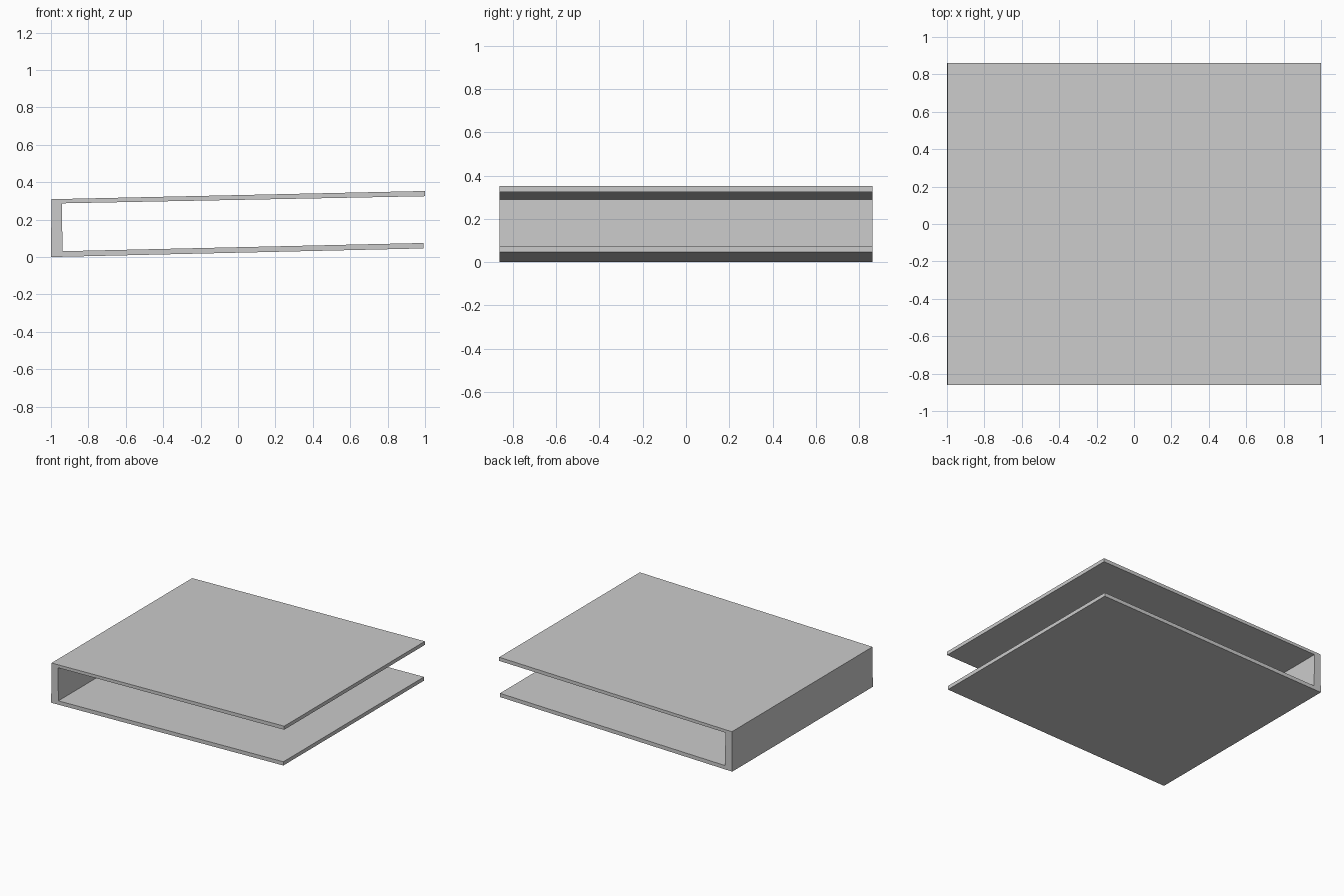
import bpy
import bmesh

if "Cube" in bpy.data.objects:
    bpy.data.objects.remove(bpy.data.objects["Cube"])

HALF_DEPTH = 0.862

grey = bpy.data.materials.new("light_grey")
grey.diffuse_color = (0.6, 0.6, 0.6, 1.0)
grey.use_nodes = True
grey.node_tree.nodes["Principled BSDF"].inputs["Base Color"].default_value = grey.diffuse_color

# Open channel cross-section (x, z): slightly rising plates joined by a left wall
profile = [
    (-1.0, 0.0), (0.993, 0.046), (0.993, 0.075), (-0.938, 0.031),
    (-0.942, 0.287), (1.0, 0.325), (1.0, 0.353), (-0.997, 0.309),
]

# Extrude the cross-section along y
bm = bmesh.new()
face = bm.faces.new([bm.verts.new((x, -HALF_DEPTH, z)) for x, z in profile])
result = bmesh.ops.extrude_face_region(bm, geom=[face])
moved = [v for v in result["geom"] if isinstance(v, bmesh.types.BMVert)]
bmesh.ops.translate(bm, verts=moved, vec=(0, 2 * HALF_DEPTH, 0))
bmesh.ops.recalc_face_normals(bm, faces=bm.faces[:])

mesh = bpy.data.meshes.new("channel_shell")
bm.to_mesh(mesh)
bm.free()
mesh.materials.append(grey)
shell = bpy.data.objects.new("channel_shell", mesh)
bpy.context.collection.objects.link(shell)
